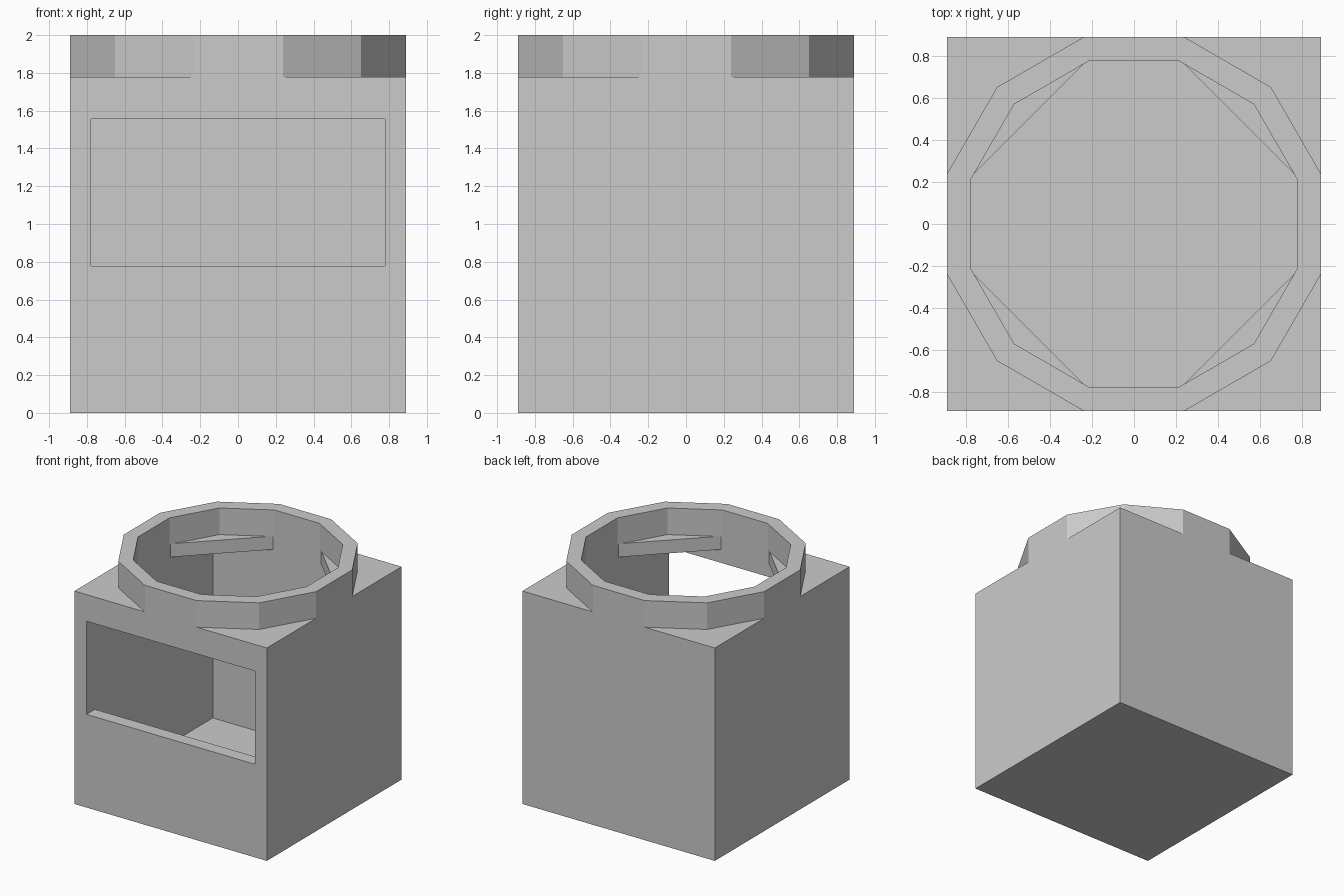
import bpy, bmesh
from math import tan, pi, cos, sin

if "Cube" in bpy.data.objects:
    bpy.data.objects.remove(bpy.data.objects["Cube"])

U = 1 / 9                      # wall thickness; everything is a multiple of it
OUT, INN = 8 * U, 7 * U        # outer and inner half widths
TOP = 16 * U                   # top of the box body


def new_object(name, bm):
    bmesh.ops.recalc_face_normals(bm, faces=bm.faces)
    mesh = bpy.data.meshes.new(name)
    bm.to_mesh(mesh)
    bm.free()
    ob = bpy.data.objects.new(name, mesh)
    bpy.context.collection.objects.link(ob)
    return ob


def prism(name, outline, z0, z1):
    bm = bmesh.new()
    face = bm.faces.new([bm.verts.new((x, y, z0)) for x, y in outline])
    ext = bmesh.ops.extrude_face_region(bm, geom=[face], use_keep_orig=True)
    for v in ext["geom"]:
        if isinstance(v, bmesh.types.BMVert):
            v.co.z = z1
    return new_object(name, bm)


def rect(x0, x1, y0, y1):
    return [(x0, y0), (x1, y0), (x1, y1), (x0, y1)]


def dodecagon(apothem):
    r = apothem / cos(pi / 12)
    return [(r * cos(a), r * sin(a)) for a in (pi / 12 + i * pi / 6 for i in range(12))]


# Box body
body = prism("box_body", rect(-OUT, OUT, -OUT, OUT), 0, TOP)

# Cutters: square cavity, top opening with cut corners, front window
c = 2 * U
octagon = [(c, -INN), (INN, -c), (INN, c), (c, INN),
           (-c, INN), (-INN, c), (-INN, -c), (-c, -INN)]
cutters = [
    prism("cavity_cutter", rect(-INN, INN, -INN, INN), U, 15 * U),
    prism("opening_cutter", octagon, 10 * U, TOP + 0.2),
    prism("window_cutter", rect(-INN, INN, -1.1, -0.5), 7 * U, 14 * U),
]
for cut in cutters:
    cut.hide_render = True
    mod = body.modifiers.new(cut.name, "BOOLEAN")
    mod.operation = "DIFFERENCE"
    mod.solver = "EXACT"
    mod.object = cut

# Bake the cuts and drop the cutters
bpy.context.view_layer.update()
deps = bpy.context.evaluated_depsgraph_get()
baked = bpy.data.meshes.new_from_object(body.evaluated_get(deps))
body.modifiers.clear()
body.data = baked
for cut in cutters:
    bpy.data.objects.remove(cut)

# Twelve-sided rim standing on the top
bm = bmesh.new()
loops = [[bm.verts.new((x, y, z)) for x, y in dodecagon(a)]
         for a, z in ((OUT, TOP), (OUT, 2), (INN, 2), (INN, TOP))]
for k in range(4):
    a, b = loops[k], loops[(k + 1) % 4]
    for i in range(12):
        j = (i + 1) % 12
        bm.faces.new((a[i], a[j], b[j], b[i]))
new_object("top_rim", bm)
